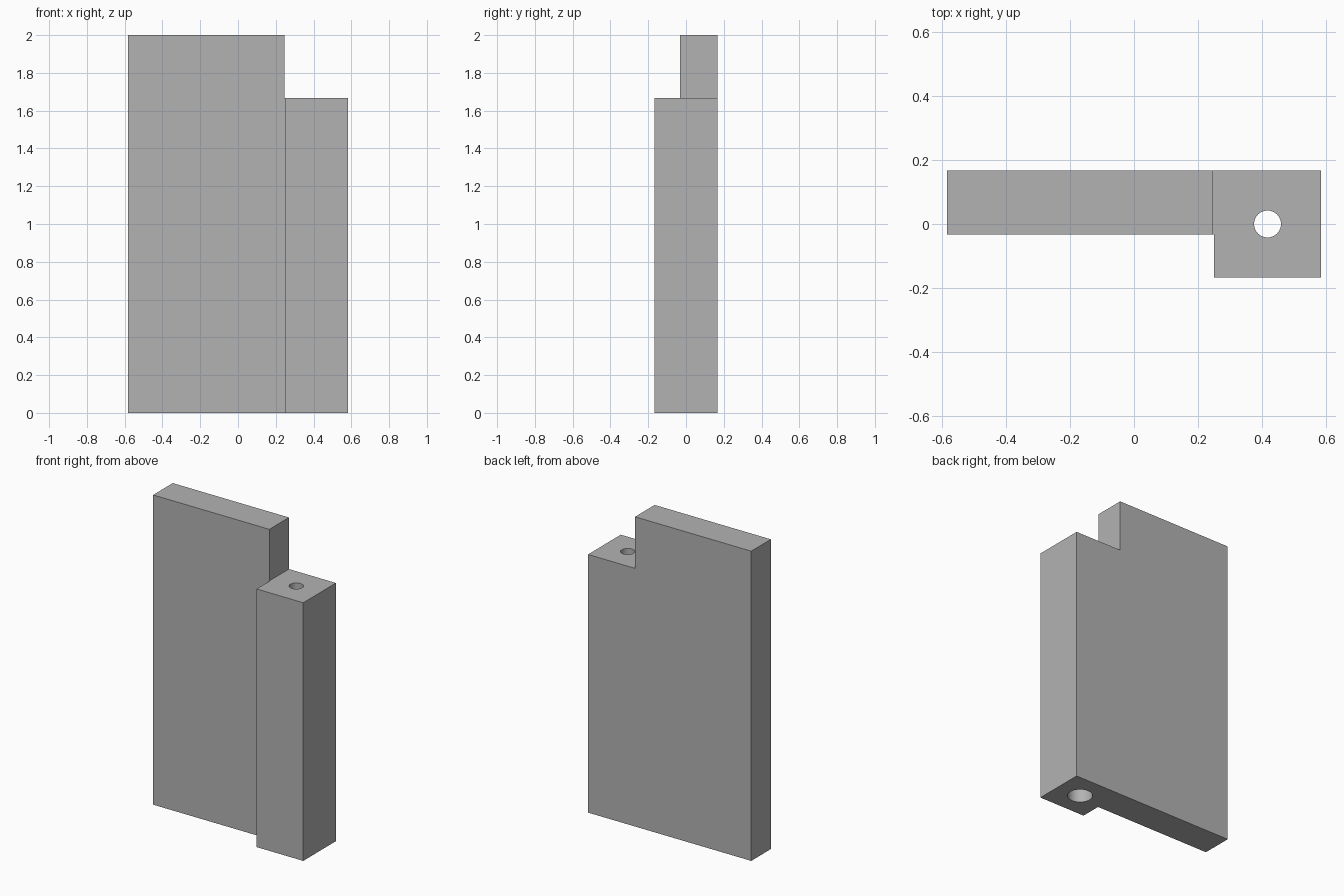
import bpy
import bmesh

cube = bpy.data.objects.get("Cube")
if cube:
    bpy.data.objects.remove(cube, do_unlink=True)

# Single flat grey
grey = bpy.data.materials.new("plain grey")
grey.use_nodes = True
colour = (0.45, 0.45, 0.45, 1)
grey.diffuse_color = colour
grey.node_tree.nodes["Principled BSDF"].inputs["Base Color"].default_value = colour

HALF_WIDTH, BACK, FRONT = 0.583, 0.167, -0.167
PANEL_FRONT, PANEL_END = -0.033, 0.247
POST_LEFT, POST_TOP, TOP = 0.25, 1.667, 2.0
BORE_X = (POST_LEFT + HALF_WIDTH) / 2


def prism(name, outline, z0, z1):
    """Extrude a plan outline upward from z0 to z1."""
    bm = bmesh.new()
    face = bm.faces.new([bm.verts.new((x, y, z0)) for x, y in outline])
    top = bmesh.ops.extrude_face_region(bm, geom=[face])["geom"]
    bmesh.ops.translate(bm, vec=(0, 0, z1 - z0),
                        verts=[v for v in top if isinstance(v, bmesh.types.BMVert)])
    bmesh.ops.recalc_face_normals(bm, faces=bm.faces)
    mesh = bpy.data.meshes.new(name)
    bm.to_mesh(mesh)
    bm.free()
    obj = bpy.data.objects.new(name, mesh)
    bpy.context.collection.objects.link(obj)
    mesh.materials.append(grey)
    return obj


def bore(name, radius, z0, z1):
    """Hidden cylinder used to drill the post."""
    bpy.ops.mesh.primitive_cylinder_add(vertices=48, radius=radius, depth=z1 - z0,
                                        location=(BORE_X, 0, (z0 + z1) / 2))
    obj = bpy.context.object
    obj.name = name
    obj.data.materials.append(grey)
    return obj


def combine(target, tool, operation):
    """Apply a boolean and discard the tool."""
    mod = target.modifiers.new(operation.lower(), "BOOLEAN")
    mod.operation, mod.solver, mod.object = operation, "EXACT", tool
    bpy.context.view_layer.objects.active = target
    bpy.ops.object.modifier_apply(modifier=mod.name)
    bpy.data.objects.remove(tool, do_unlink=True)


# Panel and post share one L-shaped footprint
panel = prism("panel_with_post", [
    (-HALF_WIDTH, PANEL_FRONT), (POST_LEFT, PANEL_FRONT), (POST_LEFT, FRONT),
    (HALF_WIDTH, FRONT), (HALF_WIDTH, BACK), (-HALF_WIDTH, BACK)], 0, POST_TOP)

# Panel continues above the post
upper = prism("upper_panel", [
    (-HALF_WIDTH, PANEL_FRONT), (PANEL_END, PANEL_FRONT),
    (PANEL_END, BACK), (-HALF_WIDTH, BACK)], 1, TOP)
combine(panel, upper, "UNION")

# Narrow pin hole through the post, with a wider socket underneath
combine(panel, bore("pin_hole", 0.042, -0.1, 1.8), "DIFFERENCE")
combine(panel, bore("socket", 0.074, -0.1, 0.33), "DIFFERENCE")

bpy.ops.object.select_all(action="DESELECT")
panel.select_set(True)
bpy.context.view_layer.objects.active = panel
bpy.ops.object.shade_smooth_by_angle()
